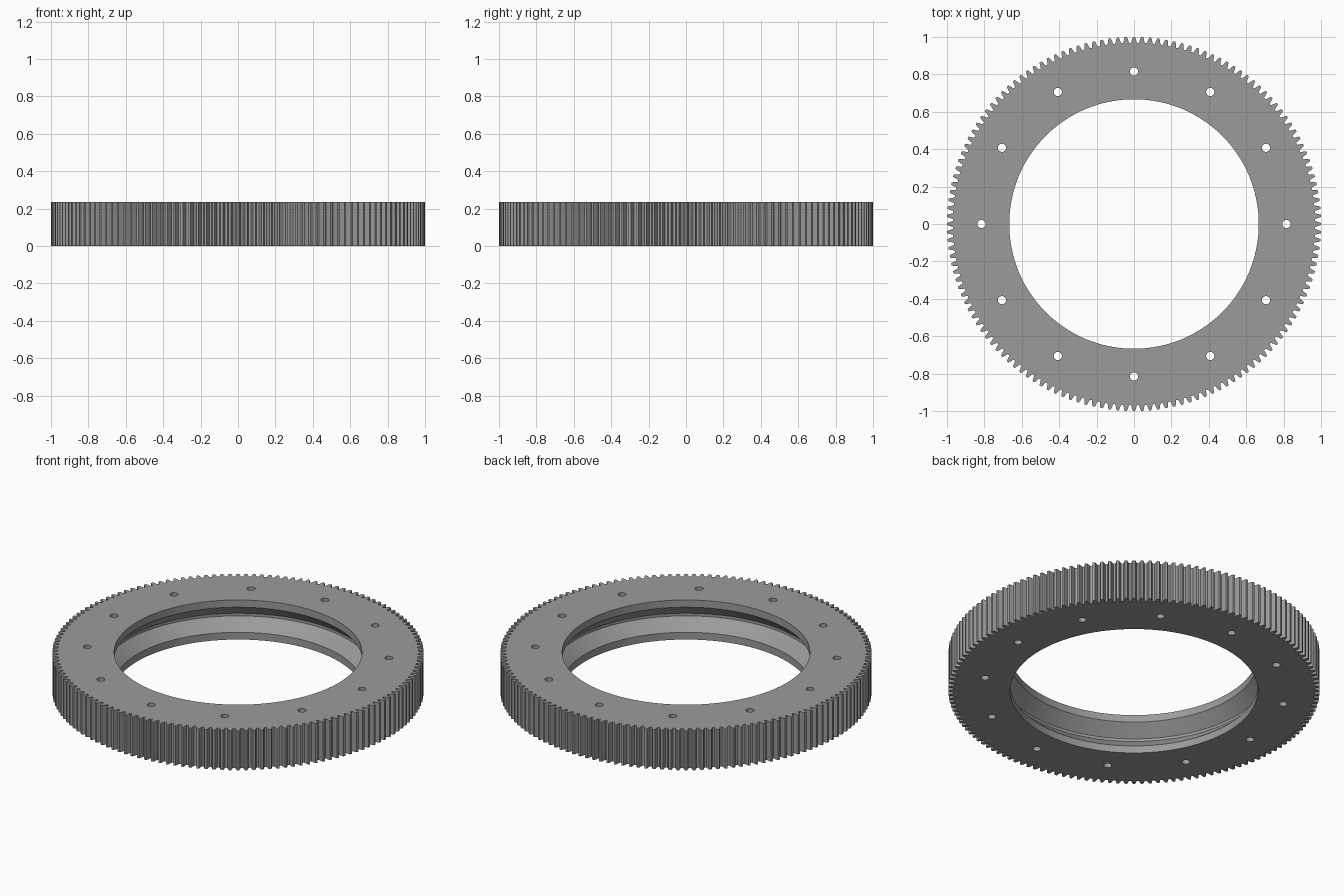
import bpy, bmesh, math

if "Cube" in bpy.data.objects:
    bpy.data.objects.remove(bpy.data.objects["Cube"])

HEIGHT = 0.235
TEETH = 144
HOLES = 12
HOLE_CIRCLE = 0.815
HOLE_RADIUS = 0.022
BORE = 0.667
LIP = 0.043          # height of the plain bands above and below the groove
GROOVE = 0.733       # radius at the bottom of the V groove
FLAT = 0.008         # half height of the flat at the bottom of the groove


def circle(radius, count, cx=0.0, cy=0.0):
    return [(cx + radius * math.cos(2 * math.pi * i / count),
             cy + radius * math.sin(2 * math.pi * i / count)) for i in range(count)]


def add_stack(bm, layers):
    """Closed solid from outlines [(points, z), ...] listed from bottom to top."""
    rings = [[bm.verts.new((x, y, z)) for x, y in pts] for pts, z in layers]
    n = len(rings[0])
    for low, high in zip(rings, rings[1:]):
        for i in range(n):
            j = (i + 1) % n
            bm.faces.new((low[i], low[j], high[j], high[i]))
    bm.faces.new(rings[0][::-1])
    bm.faces.new(rings[-1])


def make_object(name, solids):
    bm = bmesh.new()
    for layers in solids:
        add_stack(bm, layers)
    bmesh.ops.recalc_face_normals(bm, faces=bm.faces[:])
    mesh = bpy.data.meshes.new(name)
    bm.to_mesh(mesh)
    bm.free()
    obj = bpy.data.objects.new(name, mesh)
    bpy.context.collection.objects.link(obj)
    return obj


# Toothed outline: (radius, offset in tooth pitches) for one tooth
tooth = [(0.969, -0.36), (0.986, -0.25), (1.0, -0.14),
         (1.0, 0.14), (0.986, 0.25), (0.969, 0.36)]
pitch = 2 * math.pi / TEETH
outline = [(r * math.cos((k + o) * pitch), r * math.sin((k + o) * pitch))
           for k in range(TEETH) for r, o in tooth]
gear = make_object("ring_gear", [[(outline, 0.0), (outline, HEIGHT)]])

# Bore with a V-shaped raceway groove
mid = HEIGHT / 2
bore_profile = [(BORE, -0.1), (BORE, LIP), (GROOVE, mid - FLAT),
                (GROOVE, mid + FLAT), (BORE, HEIGHT - LIP), (BORE, HEIGHT + 0.1)]
bore = make_object("bore_cutter", [[(circle(r, 144), z) for r, z in bore_profile]])

# Bolt holes through the ring
solids = []
for cx, cy in circle(HOLE_CIRCLE, HOLES):
    pts = circle(HOLE_RADIUS, 24, cx, cy)
    solids.append([(pts, -0.1), (pts, HEIGHT + 0.1)])
holes = make_object("bolt_hole_cutter", solids)

for cutter in (bore, holes):
    cutter.hide_render = True
    mod = gear.modifiers.new(cutter.name, 'BOOLEAN')
    mod.operation = 'DIFFERENCE'
    mod.solver = 'EXACT'
    mod.object = cutter

# Bake the cuts and drop the cutters
bpy.context.view_layer.update()
depsgraph = bpy.context.evaluated_depsgraph_get()
cut_mesh = bpy.data.meshes.new_from_object(gear.evaluated_get(depsgraph))
gear.modifiers.clear()
gear.data = cut_mesh
for cutter in (bore, holes):
    bpy.data.objects.remove(cutter)

# Plain steel grey
steel = bpy.data.materials.new("steel_grey")
steel.diffuse_color = (0.33, 0.33, 0.33, 1.0)
steel.use_nodes = True
steel.node_tree.nodes["Principled BSDF"].inputs["Base Color"].default_value = steel.diffuse_color
gear.data.materials.clear()
gear.data.materials.append(steel)

bpy.ops.object.select_all(action='DESELECT')
gear.select_set(True)
bpy.context.view_layer.objects.active = gear
bpy.ops.object.shade_smooth_by_angle(angle=math.radians(25))
